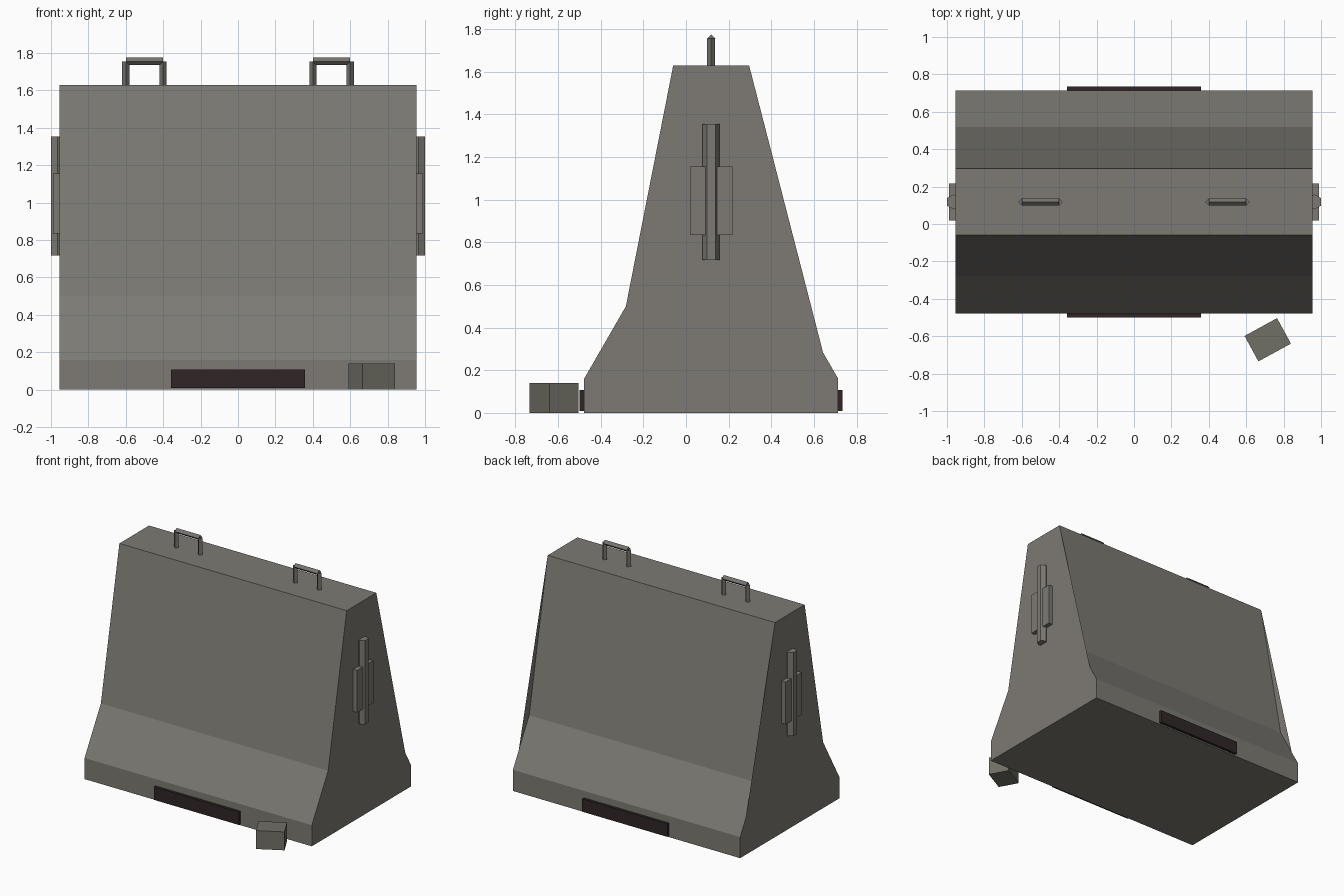
import bpy, bmesh, math
from mathutils import Matrix, Vector

if "Cube" in bpy.data.objects:
    bpy.data.objects.remove(bpy.data.objects["Cube"])

CY = 0.118      # barrier centre line in y
HX = 0.955      # barrier half length
TOP = 1.63


def mat(name, rgb):
    m = bpy.data.materials.new(name)
    m.diffuse_color = (*rgb, 1)
    m.use_nodes = True
    m.node_tree.nodes["Principled BSDF"].inputs["Base Color"].default_value = m.diffuse_color
    return m


concrete = mat("concrete grey", (0.205, 0.195, 0.172))
steel = mat("weathered steel", (0.18, 0.175, 0.155))
rubble = mat("dusty rubble", (0.165, 0.16, 0.13))
slot_dark = mat("dark slot", (0.030, 0.019, 0.019))


def finish(name, bm, material):
    me = bpy.data.meshes.new(name)
    bm.to_mesh(me)
    bm.free()
    me.materials.append(material)
    ob = bpy.data.objects.new(name, me)
    bpy.context.collection.objects.link(ob)
    return ob


def box(name, centre, size, material, turn=0):
    bm = bmesh.new()
    m = (Matrix.Translation(centre) @ Matrix.Rotation(turn, 4, 'Z')
         @ Matrix.Diagonal((*size, 1)))
    bmesh.ops.create_cube(bm, size=1, matrix=m)
    return finish(name, bm, material)


def add_rod(bm, a, b, r, sides, spin=0):
    a, b = Vector(a), Vector(b)
    d = b - a
    m = (Matrix.Translation((a + b) / 2) @ d.to_track_quat('Z', 'Y').to_matrix().to_4x4()
         @ Matrix.Rotation(spin, 4, 'Z'))
    bmesh.ops.create_cone(bm, cap_ends=True, segments=sides, radius1=r, radius2=r,
                          depth=d.length, matrix=m)


# Barrier body: symmetric stepped profile swept along x
half = [(0.596, 0), (0.596, 0.16), (0.40, 0.50), (0.178, TOP)]
profile = [(CY - y, z) for y, z in half] + [(CY + y, z) for y, z in reversed(half)]
bm = bmesh.new()
ends = [[bm.verts.new((s * HX, y, z)) for y, z in profile] for s in (-1, 1)]
n = len(profile)
for i in range(n):
    j = (i + 1) % n
    bm.faces.new((ends[0][i], ends[0][j], ends[1][j], ends[1][i]))
# End walls: the rear edge runs straight from the top down to the toe
cap = profile[:5] + [(CY + 0.525, 0.283)] + profile[6:]
for s in (-1, 1):
    vs = [bm.verts.new((s * HX, y, z)) for y, z in cap]
    bm.faces.new(vs if s < 0 else vs[::-1])
for f in bm.faces:
    f.normal_update()
    c = f.calc_center_median() - Vector((0, CY, 0.6))
    if f.normal.dot(c) < 0:
        f.normal_flip()
finish("barrier_body", bm, concrete)

# Lifting loops on top: diamond section rods
for side, x in (("left", -0.5), ("right", 0.5)):
    bm = bmesh.new()
    for dx in (-0.1, 0.1):
        add_rod(bm, (x + dx, CY, TOP - 0.02), (x + dx, CY, 1.755), 0.019, 4)
    add_rod(bm, (x - 0.1, CY, 1.755), (x + 0.1, CY, 1.755), 0.02, 4)
    finish(side + "_lifting_loop", bm, steel)

# End connectors: plate with a hexagonal pin through it
for side, s in (("left", -1), ("right", 1)):
    box(side + "_connector_plate", (s * 0.955, CY, 0.995), (0.066, 0.198, 0.32), concrete)
    bm = bmesh.new()
    add_rod(bm, (s * 0.9654, CY, 0.718), (s * 0.9654, CY, 1.354), 0.04, 6)
    # keep the pin's flats facing along x
    if max(abs(v.co.y - CY) for v in bm.verts) < 0.038:
        bmesh.ops.rotate(bm, verts=bm.verts, cent=(s * 0.9654, CY, 0),
                         matrix=Matrix.Rotation(math.pi / 6, 3, 'Z'))
    finish(side + "_connector_pin", bm, concrete)

# Dark drainage slots at the foot
for side, s in (("front", -1), ("back", 1)):
    box(side + "_drain_slot", (0, CY + s * 0.597, 0.059), (0.715, 0.04, 0.098), slot_dark)

# Loose chunk of rubble in front
box("rubble_chunk", (0.715, -0.619, 0.07), (0.198, 0.155, 0.14), rubble, 0.5)
